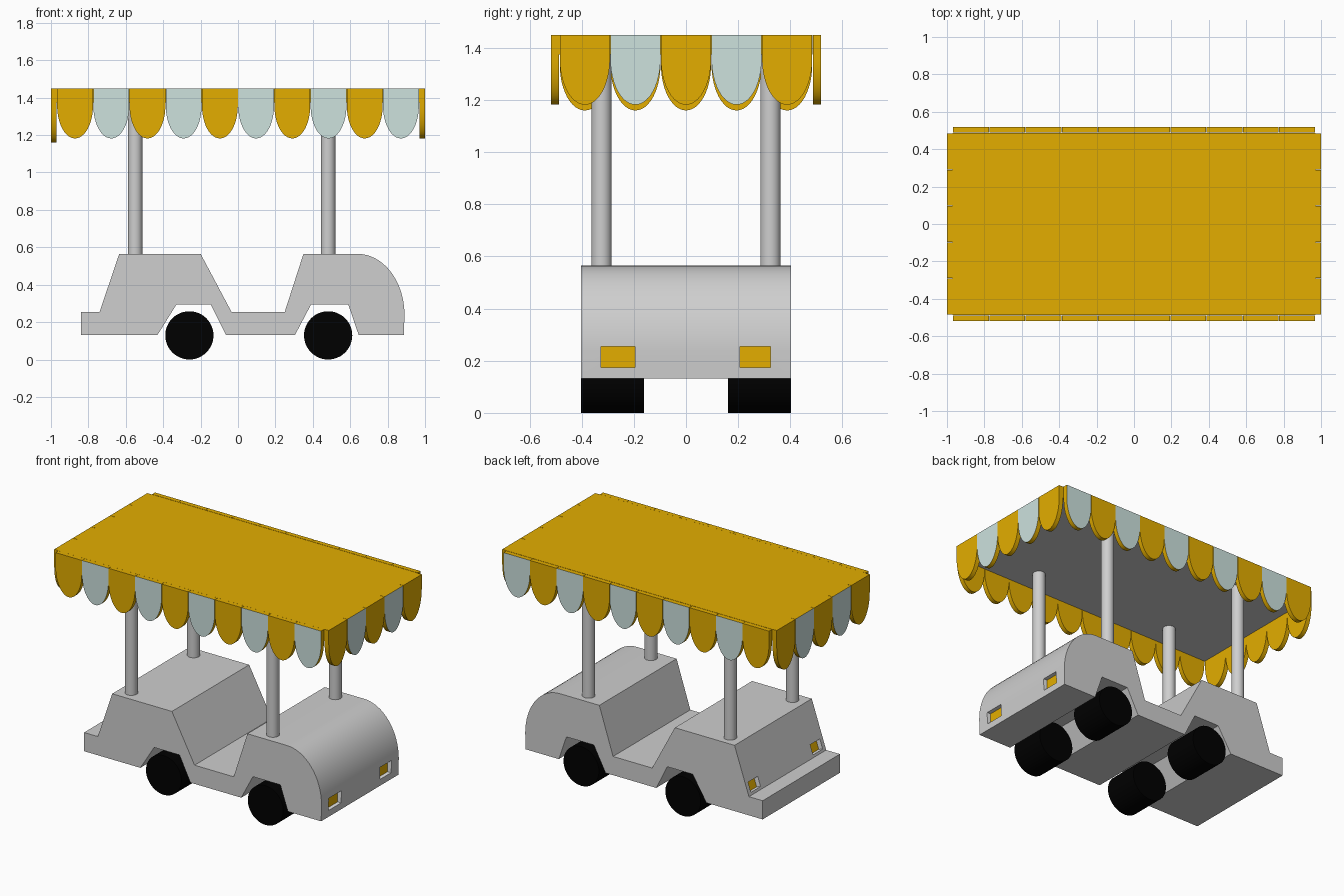
import bpy, bmesh, math
from mathutils import Vector, Matrix

cube = bpy.data.objects.get("Cube")
if cube:
    bpy.data.objects.remove(cube, do_unlink=True)


def material(name, rgb):
    m = bpy.data.materials.new(name)
    m.use_nodes = True
    m.diffuse_color = (*rgb, 1)
    bsdf = m.node_tree.nodes["Principled BSDF"]
    bsdf.inputs["Base Color"].default_value = (*rgb, 1)
    bsdf.inputs["Roughness"].default_value = 0.8
    return m


GREY = material("light_grey", (0.62, 0.62, 0.62))
GOLD = material("gold", (0.77, 0.42, 0.0))
PALE = material("pale_blue_green", (0.61, 0.76, 0.73))
BLACK = material("tyre_black", (0.0, 0.0, 0.0))
WHITE = material("lamp_white", (0.95, 0.95, 0.95))


def finish(bm, name, mats, smooth=True):
    bmesh.ops.recalc_face_normals(bm, faces=bm.faces)
    me = bpy.data.meshes.new(name)
    bm.to_mesh(me)
    bm.free()
    for m in mats:
        me.materials.append(m)
    ob = bpy.data.objects.new(name, me)
    bpy.context.collection.objects.link(ob)
    if smooth:
        smooth_edges(ob)
    return ob


def select(ob):
    bpy.ops.object.select_all(action="DESELECT")
    ob.select_set(True)
    bpy.context.view_layer.objects.active = ob


def smooth_edges(ob):
    select(ob)
    bpy.ops.object.shade_smooth_by_angle(angle=math.radians(30))


def prism(bm, points, depth):
    """Close the outline and push it along depth; returns the cap at the start."""
    cap = bm.faces.new([bm.verts.new(p) for p in points])
    geom = bmesh.ops.extrude_face_region(bm, geom=[cap], use_keep_orig=True)["geom"]
    bmesh.ops.translate(bm, vec=depth, verts=[g for g in geom if isinstance(g, bmesh.types.BMVert)])
    return cap


def box(bm, size, matrix):
    return bmesh.ops.create_cube(bm, size=1, matrix=matrix @ Matrix.Diagonal((*size, 1)))


def cylinder(name, radius, length, centre, rotation, mat, sides):
    bm = bmesh.new()
    bmesh.ops.create_cone(bm, cap_ends=True, segments=sides, radius1=radius, radius2=radius,
                          depth=length, matrix=Matrix.Translation(centre) @ rotation)
    return finish(bm, name, [mat])


# Car body: side profile with wheel arches and a rounded nose
W = 0.402
nose = []
for i in range(17):
    a = math.pi / 2 * (1 - i / 16)
    nose.append((0.638 + 0.252 * math.cos(a), 0.24 + 0.325 * math.sin(a)))
profile = [(-0.84, 0.132), (-0.84, 0.255), (-0.74, 0.255), (-0.635, 0.565), (-0.2, 0.565),
           (-0.035, 0.255), (0.25, 0.255), (0.35, 0.565)] + nose + [
           (0.887, 0.132), (0.645, 0.132), (0.59, 0.293), (0.39, 0.293), (0.305, 0.132),
           (-0.065, 0.132), (-0.145, 0.293), (-0.33, 0.293), (-0.43, 0.132)]
bm = bmesh.new()
prism(bm, [(x, -W, z) for x, z in profile], (0, 2 * W, 0))
body = finish(bm, "car_body", [GREY, WHITE, GOLD], smooth=False)

# Lamp pockets: white walls and a gold lamp on the inner face
bm = bmesh.new()
slope = Matrix.Rotation(math.atan2(0.105, 0.31), 4, "Y")
for side, y, width in ((-1, -0.261, 0.131), (1, 0.266, 0.118)):
    front = Matrix.Translation((0.913, y, 0.215))
    rear = Matrix.Translation((-0.724, side * 0.323, 0.302)) @ slope
    for matrix, size, inward in ((front, (0.1, width, 0.08), -1), (rear, (0.06, 0.1, 0.065), 1)):
        verts = box(bm, size, matrix)["verts"]
        bm.normal_update()
        axis = matrix.to_3x3() @ Vector((inward, 0, 0))
        for f in {f for v in verts for f in v.link_faces}:
            f.material_index = 2 if f.normal.dot(axis) > 0.9 else 1
cutter = finish(bm, "lamp_cutter", [GREY, WHITE, GOLD], smooth=False)
cutter.hide_render = True
cut = body.modifiers.new("lamp_pockets", "BOOLEAN")
cut.operation = "DIFFERENCE"
cut.solver = "EXACT"
cut.object = cutter
select(body)
bpy.ops.object.modifier_apply(modifier=cut.name)
bpy.data.objects.remove(cutter, do_unlink=True)
smooth_edges(body)

# Wheels and roof posts, mirrored left to right
along_y = Matrix.Rotation(math.pi / 2, 4, "X")
for side, label in ((-1, "near"), (1, "far")):
    for x, end in ((-0.26, "rear"), (0.482, "front")):
        cylinder(f"{end}_{label}_wheel", 0.129, 0.24, (x, side * 0.282, 0.129), along_y, BLACK, 48)
    for x, end in ((-0.55, "rear"), (0.482, "front")):
        cylinder(f"{end}_{label}_post", 0.039, 0.85, (x, side * 0.324, 0.975),
                 Matrix.Identity(4), GREY, 32)

# Canopy slab: gold with a grey underside
TOP, UNDER = 1.45, 1.375
bm = bmesh.new()
box(bm, (1.94, 0.973, TOP - UNDER), Matrix.Translation((0, -0.001, (TOP + UNDER) / 2)))
bm.normal_update()
for f in bm.faces:
    f.material_index = 1 if f.normal.z < -0.5 else 0
finish(bm, "canopy_roof", [GOLD, GREY], smooth=False)


# Scalloped valance: tongues with thin gaps and alternating outer faces
def valance(name, count, half, along, outward, inner, bottom):
    along, outward = Vector(along), Vector(outward)
    pitch = 2 * half / count
    reach = pitch / 2 - 0.001
    drop = 0.175
    bm = bmesh.new()
    for i in range(count):
        mid = -half + pitch * (i + 0.5)
        outline = [(mid - reach, TOP)]
        for k in range(25):
            a = math.pi * (1 + k / 24)
            outline.append((mid + reach * math.cos(a), bottom + drop * (1 + math.sin(a))))
        outline.append((mid + reach, TOP))
        points = [along * u + outward * (inner + 0.03) + Vector((0, 0, z)) for u, z in outline]
        cap = prism(bm, points, -0.03 * outward)
        cap.material_index = i % 2
    finish(bm, name, [GOLD, PALE])


valance("front_valance", 10, 0.968, (1, 0, 0), (0, -1, 0), 0.488, 1.182)
valance("back_valance", 10, 0.968, (1, 0, 0), (0, 1, 0), 0.488, 1.182)
valance("left_valance", 5, 0.485, (0, 1, 0), (1, 0, 0), 0.97, 1.182)
valance("right_valance", 5, 0.485, (0, 1, 0), (-1, 0, 0), 0.97, 1.16)
